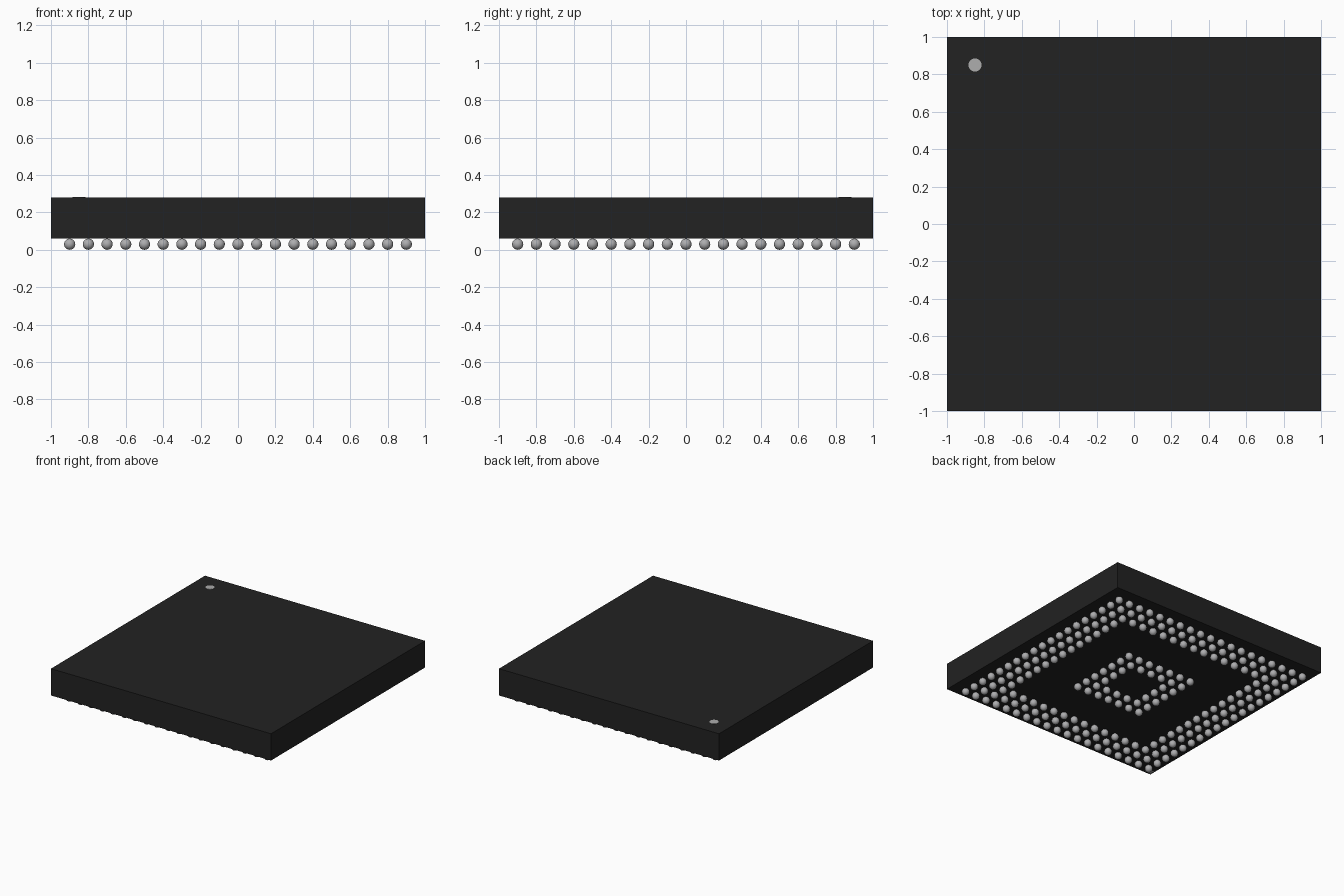
import bpy
import bmesh
from mathutils import Matrix

cube = bpy.data.objects.get("Cube")
if cube:
    bpy.data.objects.remove(cube, do_unlink=True)


def material(name, rgb):
    m = bpy.data.materials.new(name)
    m.use_nodes = True
    m.diffuse_color = (*rgb, 1)
    m.node_tree.nodes["Principled BSDF"].inputs["Base Color"].default_value = (*rgb, 1)
    return m


def mesh_from(name, bm, mat):
    me = bpy.data.meshes.new(name)
    bm.to_mesh(me)
    bm.free()
    me.materials.append(mat)
    return me


def place(name, me, location=(0, 0, 0)):
    ob = bpy.data.objects.new(name, me)
    ob.location = location
    bpy.context.collection.objects.link(ob)


black = material("black_plastic", (0.016, 0.016, 0.016))
solder = material("solder_grey", (0.42, 0.42, 0.43))
mark = material("marker_grey", (0.42, 0.42, 0.42))

BOTTOM, TOP = 0.06, 0.28
RADIUS, PITCH = 0.03, 0.1

# Package body
bm = bmesh.new()
bmesh.ops.create_cube(bm, size=1, matrix=Matrix.Diagonal((2, 2, TOP - BOTTOM, 1)))
place("package_body", mesh_from("package_body", bm, black), (0, 0, (BOTTOM + TOP) / 2))

# Round orientation dot on the top
bm = bmesh.new()
bmesh.ops.create_cone(bm, cap_ends=True, segments=24, radius1=0.035, radius2=0.035, depth=0.004)
place("orientation_dot", mesh_from("orientation_dot", bm, mark), (-0.85, 0.85, TOP))

# Small triangular corner mark on the underside
bm = bmesh.new()
bm.faces.new([bm.verts.new((x, y, 0)) for x, y in ((0, 0), (0, 0.05), (0.05, 0))])
place("corner_mark", mesh_from("corner_mark", bm, mark), (-0.99, -0.99, BOTTOM - 0.001))

# Solder balls share one mesh: an outer band three wide and a central band two wide
bm = bmesh.new()
bmesh.ops.create_uvsphere(bm, u_segments=16, v_segments=10, radius=RADIUS)
for face in bm.faces:
    face.smooth = True
ball = mesh_from("solder_ball", bm, solder)
for i in range(-9, 10):
    for j in range(-9, 10):
        ring = max(abs(i), abs(j))
        if ring >= 7 or ring in (2, 3):
            place("solder_ball", ball, (i * PITCH, j * PITCH, RADIUS))
